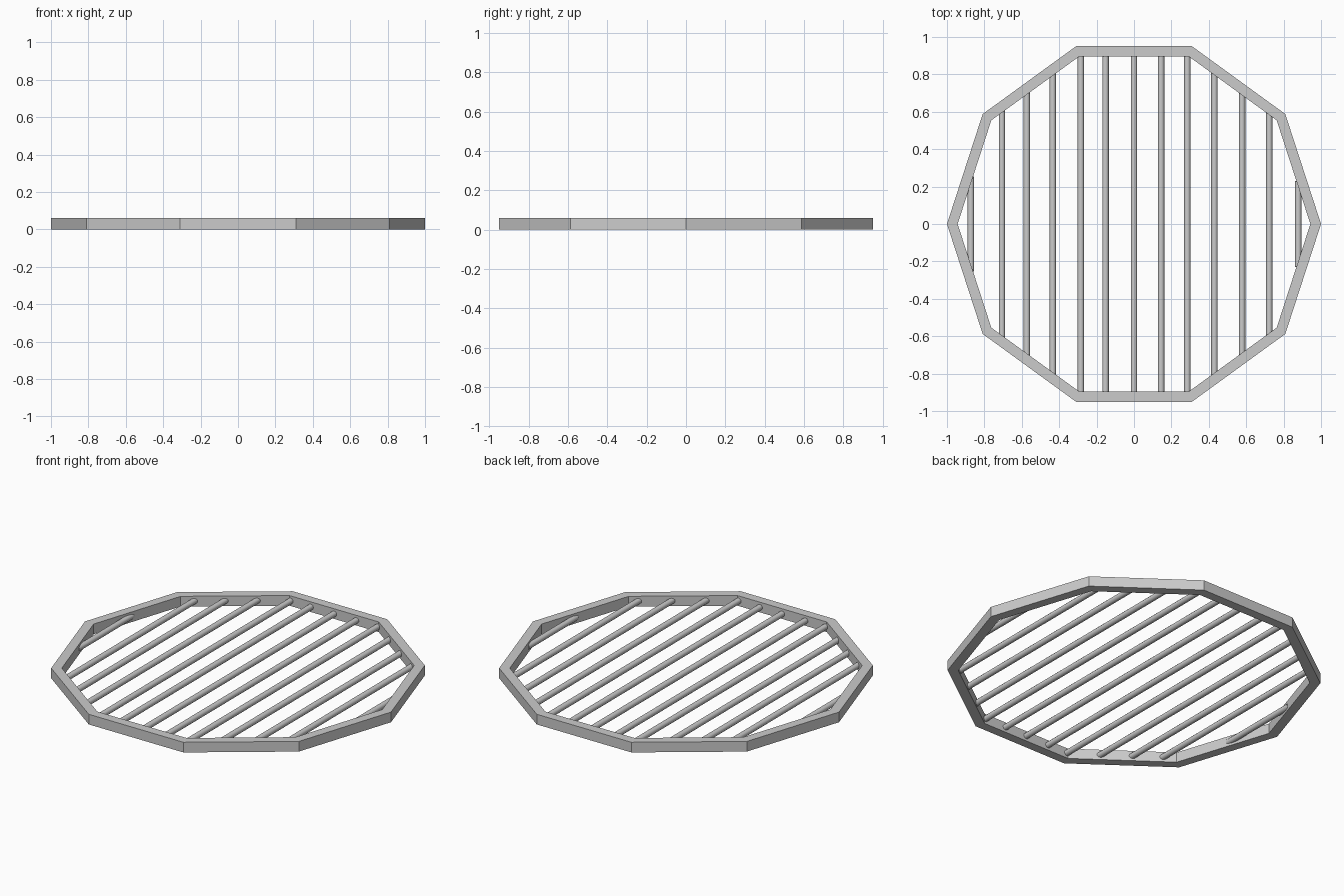
import bpy, bmesh, math

if "Cube" in bpy.data.objects:
    bpy.data.objects.remove(bpy.data.objects["Cube"])

SIDES = 10
R_OUT, R_IN, HEIGHT = 1.0, 0.943, 0.06
BAR_R, BAR_Z = 0.017, 0.03


def finish(bm, name):
    bmesh.ops.recalc_face_normals(bm, faces=bm.faces)
    mesh = bpy.data.meshes.new(name)
    bm.to_mesh(mesh)
    bm.free()
    ob = bpy.data.objects.new(name, mesh)
    bpy.context.collection.objects.link(ob)
    return ob


# Ten-sided frame: rectangular profile swept round the decagon
bm = bmesh.new()
profile = [(R_OUT, 0), (R_OUT, HEIGHT), (R_IN, HEIGHT), (R_IN, 0)]
rings = []
for i in range(SIDES):
    a = 2 * math.pi * i / SIDES
    rings.append([bm.verts.new((r * math.cos(a), r * math.sin(a), z)) for r, z in profile])
for i in range(SIDES):
    p, q = rings[i], rings[(i + 1) % SIDES]
    for k in range(4):
        n = (k + 1) % 4
        bm.faces.new((p[k], q[k], q[n], p[n]))
finish(bm, "frame")


def half_length(x):
    """Half height at x of a decagon running inside the frame."""
    apothem = 0.972 * math.cos(math.pi / SIDES)
    limits = []
    for k in range(3):
        a = math.radians(18 + 36 * k)
        limits.append((apothem - abs(x) * math.cos(a)) / math.sin(a))
    return min(limits)


# Round grate bars, (x, half length override)
bars = [(-0.872, 0.255), (-0.706, None), (-0.573, None), (-0.434, None),
        (-0.284, None), (-0.152, None), (0.0, None), (0.145, None),
        (0.285, None), (0.43, None), (0.578, None), (0.723, None), (0.878, 0.23)]
for i, (x, half) in enumerate(bars):
    half = half or half_length(x)
    bm = bmesh.new()
    bmesh.ops.create_cone(bm, cap_ends=True, segments=12, radius1=BAR_R,
                          radius2=BAR_R, depth=2 * half)
    ob = finish(bm, f"grate_bar_{i + 1}")
    ob.location = (x, 0, BAR_Z)
    ob.rotation_euler = (math.pi / 2, 0, 0)
    for poly in ob.data.polygons:
        poly.use_smooth = len(poly.vertices) == 4
